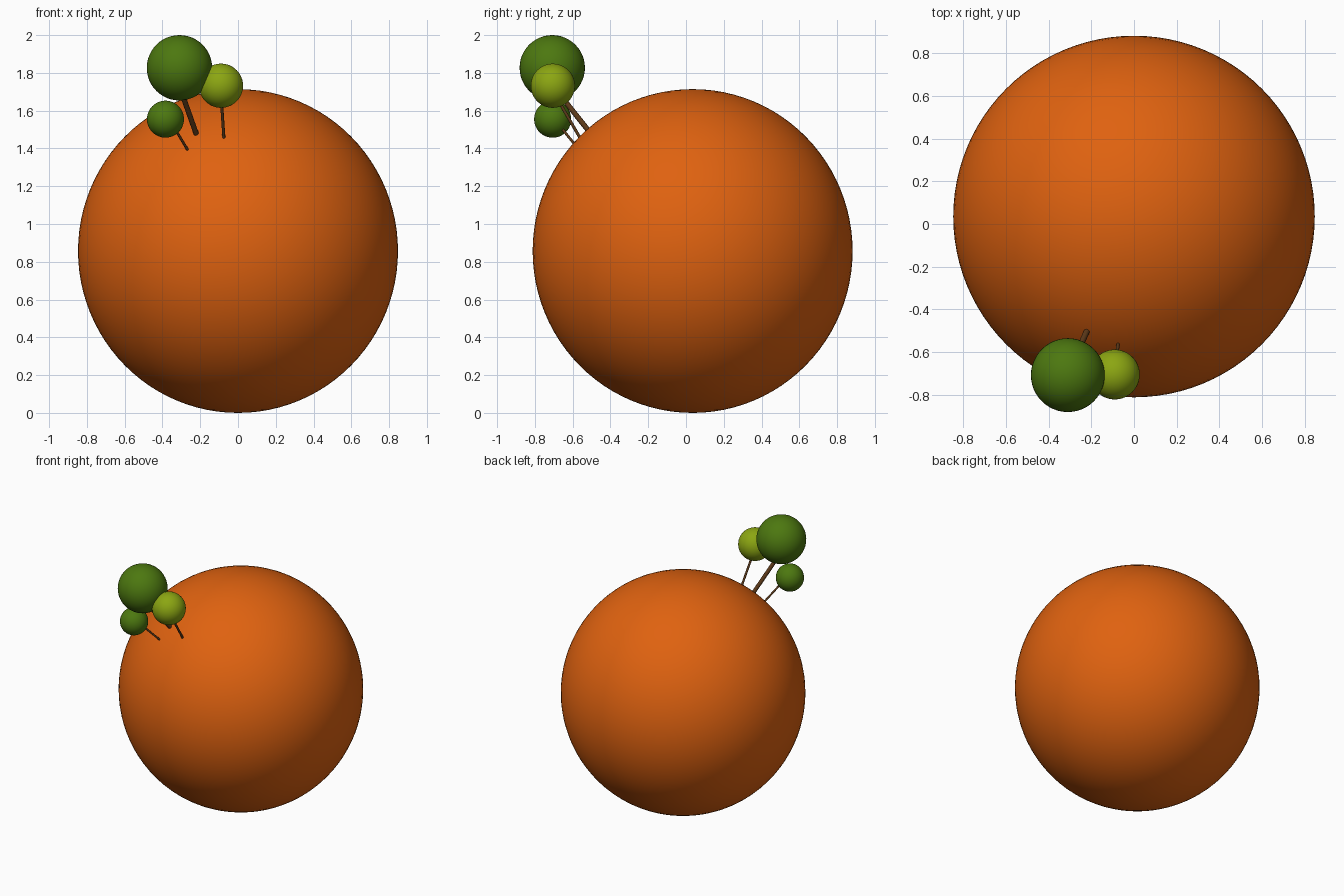
import bpy
from mathutils import Vector

if "Cube" in bpy.data.objects:
    bpy.data.objects.remove(bpy.data.objects["Cube"])


def material(name, rgb):
    m = bpy.data.materials.new(name)
    m.diffuse_color = (*rgb, 1)
    m.use_nodes = True
    m.node_tree.nodes["Principled BSDF"].inputs["Base Color"].default_value = m.diffuse_color
    return m


ORANGE = material("orange", (0.74, 0.122, 0.005))
GREEN = material("leaf green", (0.073, 0.187, 0.005))
LIME = material("lime green", (0.26, 0.38, 0.006))
BROWN = material("bark brown", (0.11, 0.042, 0.010))


def finish(name, mat):
    ob = bpy.context.object
    ob.name = name
    ob.data.materials.append(mat)
    bpy.ops.object.shade_smooth_by_angle()
    return ob


def ball(name, centre, radii, mat, segments=48):
    bpy.ops.mesh.primitive_uv_sphere_add(
        segments=segments, ring_count=segments // 2, radius=1, location=centre)
    bpy.context.object.scale = radii
    bpy.ops.object.transform_apply(location=False, rotation=False, scale=True)
    return finish(name, mat)


def trunk(name, base, top, radius):
    base, top = Vector(base), Vector(top)
    axis = top - base
    base -= axis.normalized() * 0.03  # root buried in the ground
    axis = top - base
    bpy.ops.mesh.primitive_cylinder_add(
        vertices=16, radius=radius, depth=axis.length, location=(base + top) / 2,
        rotation=axis.to_track_quat('Z', 'Y').to_euler())
    return finish(name, BROWN)


# Round planet
ball("planet", (0, 0.035, 0.857), (0.847, 0.847, 0.857), ORANGE, 96)

# Trees: name, crown centre, crown radius, colour, trunk base, trunk top, trunk radius
trees = [
    ("large_tree", (-0.31, -0.708, 1.827), 0.173, GREEN,
     (-0.222, -0.505, 1.48), (-0.30, -0.68, 1.70), 0.014),
    ("lime_tree", (-0.09, -0.705, 1.732), 0.117, LIME,
     (-0.075, -0.565, 1.463), (-0.087, -0.668, 1.64), 0.008),
    ("small_tree", (-0.384, -0.706, 1.555), 0.098, GREEN,
     (-0.27, -0.57, 1.398), (-0.34, -0.665, 1.515), 0.007),
]
for name, centre, r, mat, base, top, tr in trees:
    ball(name + "_crown", centre, (r, r, r), mat)
    trunk(name + "_trunk", base, top, tr)
